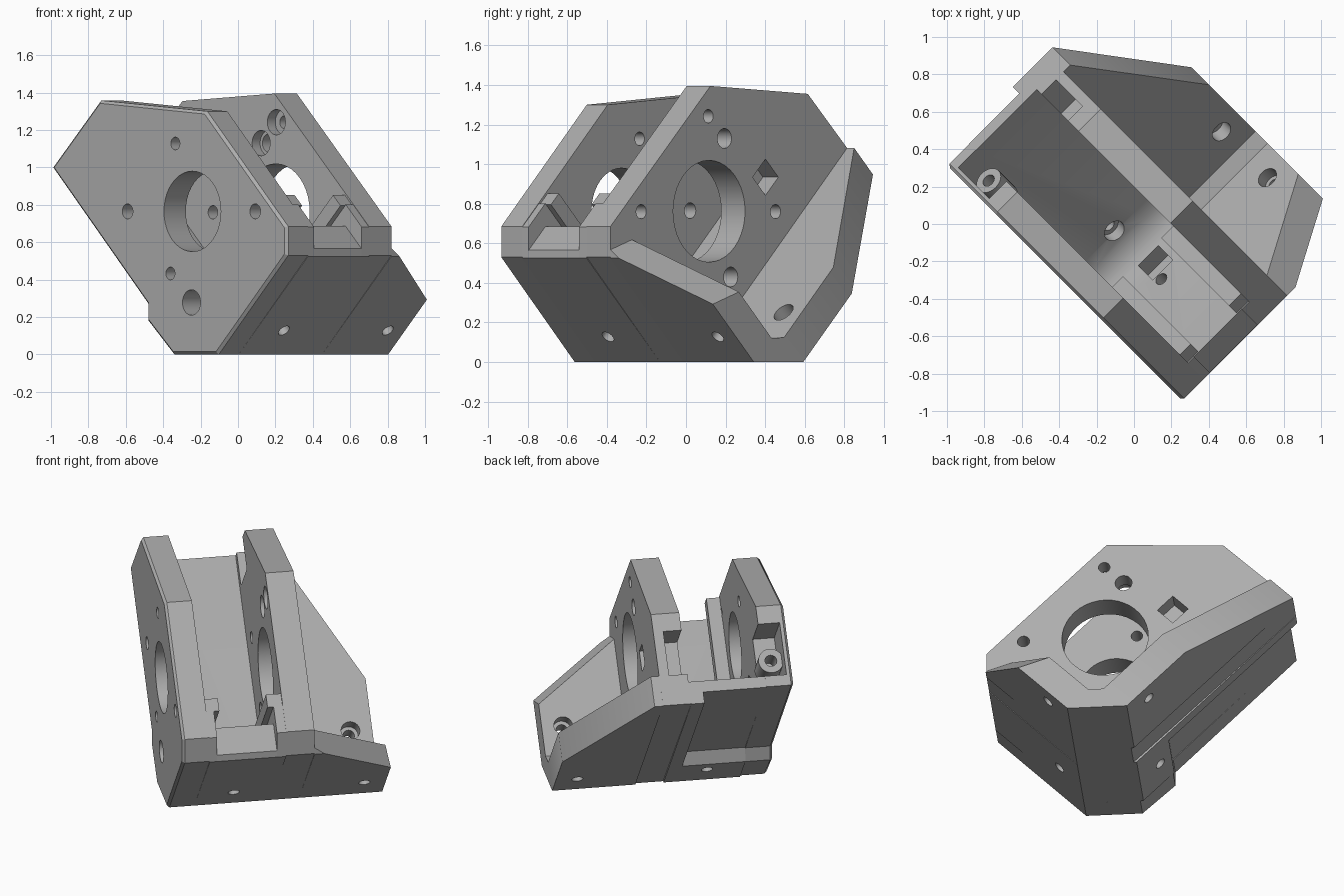
import bpy, bmesh, math
from mathutils import Matrix, Vector

if "Cube" in bpy.data.objects:
    bpy.data.objects.remove(bpy.data.objects["Cube"], do_unlink=True)

# Working frame: p = out of the cradle floor, v = across the plates, q = along the cradle
P = Vector((0.5, -0.5, math.sqrt(0.5)))
V = Vector((math.sqrt(0.5), math.sqrt(0.5), 0))
Q = P.cross(V)
FRAME = Matrix((P, V, Q)).transposed().to_4x4()

grey = bpy.data.materials.new("plain_grey")
grey.use_nodes = True
colour = (0.42, 0.42, 0.42, 1)
grey.diffuse_color = colour
grey.node_tree.nodes["Principled BSDF"].inputs["Base Color"].default_value = colour


def to_pq(u, z):
    """Convert a level/upright profile point into the tilted frame."""
    r = math.sqrt(0.5)
    return ((u + z) * r, (z - u) * r)


def finish(bm, name):
    bmesh.ops.recalc_face_normals(bm, faces=bm.faces)
    bm.transform(FRAME)
    mesh = bpy.data.meshes.new(name)
    bm.to_mesh(mesh)
    bm.free()
    mesh.materials.append(grey)
    obj = bpy.data.objects.new(name, mesh)
    bpy.context.collection.objects.link(obj)
    return obj


def prism(name, profile, v0, v1, clips=(), chamfer=0):
    """Extrude a (p, q) profile across v, then trim it with planes."""
    bm = bmesh.new()
    face = bm.faces.new([bm.verts.new((p, v0, q)) for p, q in profile])
    new = bmesh.ops.extrude_face_region(bm, geom=[face])["geom"]
    bmesh.ops.translate(bm, vec=(0, v1 - v0, 0),
                        verts=[g for g in new if isinstance(g, bmesh.types.BMVert)])
    bmesh.ops.recalc_face_normals(bm, faces=bm.faces)
    for point, normal in clips:
        cut = bmesh.ops.bisect_plane(bm, geom=bm.verts[:] + bm.edges[:] + bm.faces[:],
                                     plane_co=point, plane_no=normal, clear_outer=True)
        rim = [g for g in cut["geom_cut"] if isinstance(g, bmesh.types.BMEdge)]
        bmesh.ops.holes_fill(bm, edges=rim)
    if chamfer:
        rim = [e for e in bm.edges if all(abs(w.co.y - v0) < 1e-5 for w in e.verts)]
        bmesh.ops.bevel(bm, geom=rim, offset=chamfer, segments=1, affect='EDGES')
    return finish(bm, name)


def box(name, p, v, q):
    return prism(name, [(p[0], q[0]), (p[1], q[0]), (p[1], q[1]), (p[0], q[1])], *v)


def rod(name, axis, a, b, start, end, r):
    """Cylinder along an axis; a and b are its other two coordinates in p, v, q order."""
    bm = bmesh.new()
    bmesh.ops.create_cone(bm, cap_ends=True, segments=40, radius1=r, radius2=r, depth=end - start)
    mid = (start + end) / 2
    turn, move = {
        'p': (Matrix.Rotation(math.pi / 2, 4, 'Y'), (mid, a, b)),
        'v': (Matrix.Rotation(math.pi / 2, 4, 'X'), (a, mid, b)),
        'q': (Matrix.Identity(4), (a, b, mid)),
    }[axis]
    bm.transform(Matrix.Translation(move) @ turn)
    return finish(bm, name)


def cut(obj, *cutters):
    for cutter in cutters:
        mod = obj.modifiers.new("cut", 'BOOLEAN')
        mod.operation, mod.solver, mod.object = 'DIFFERENCE', 'EXACT', cutter
        bpy.context.view_layer.objects.active = obj
        bpy.ops.object.modifier_apply(modifier=mod.name)
        bpy.data.objects.remove(cutter, do_unlink=True)


def cross_hole(u, z, v0, v1, r):
    return rod("hole_cutter", 'v', *to_pq(u, z), v0, v1, r)


# Shared outlines
FOOT = [(0.85, 0.53), (0.325, 0), (-0.01, 0)]
left_outline = [to_pq(*c) for c in [(-0.926, 1.0), (-0.563, 1.358), (0.239, 1.3), (0.85, 0.685)]
                + FOOT + [(-0.205, 0.18), (-0.205, 0.27)]]
right_outline = [to_pq(*c) for c in [(-0.976, 0.95), (-0.56, 1.355), (0.135, 1.395), (0.85, 0.685)] + FOOT]
cradle_top = [(0.12, 1.36), (0.12, 0.18), (0.13, 0.1), (0.16, 0.04), (0.21, -0.01), (0.28, -0.03),
              (1.0, -0.03), (1.0, -0.2), (0.972, -0.23), (0.23, -0.23), (-0.02, 0.02)]

# Left plate with bearing hole, screw holes and a rear corner pocket
left_plate = prism("left_plate", left_outline, -0.485, -0.32, chamfer=0.015)
for u, z, r in [(0.14, 0.765, 0.215), (0.011, 1.128, 0.034), (-0.35, 0.765, 0.04),
                (0.615, 0.765, 0.04), (-0.026, 0.433, 0.034), (0.133, 0.278, 0.068)]:
    cut(left_plate, cross_hole(u, z, -0.6, -0.25, r))
cut(left_plate, box("pocket_cutter", (0.12, 0.45), (-0.45, -0.2), (1.1, 1.5)))

# Screw lug inside the rear pocket
lug = rod("rear_lug", 'q', 0.25, -0.385, 1.08, 1.26, 0.075)
cut(lug, rod("hole_cutter", 'q', 0.25, -0.385, 1.12, 1.4, 0.035))

# Right plate with bearing hole, counterbored screws and a diamond nut pocket
right_plate = prism("right_plate", right_outline, 0.14, 0.31)
for u, z, r in [(0.145, 0.762, 0.257), (0.15, 1.242, 0.034), (0.035, 1.13, 0.05),
                (0.63, 0.76, 0.036), (-0.33, 0.76, 0.036), (-0.01, 0.43, 0.05)]:
    cut(right_plate, cross_hole(u, z, 0, 0.5, r))
for u, z in [(0.15, 1.242), (0.035, 1.13)]:
    cut(right_plate, cross_hole(u, z, 0, 0.2, 0.068))
np, nq = to_pq(-0.258, 0.934)
cut(right_plate, box("nut_cutter", (np - 0.065, np + 0.065), (0.2, 0.4), (nq - 0.065, nq + 0.065)),
    box("pocket_cutter", (0.17, 0.45), (0.05, 0.25), (1.15, 1.5)))

# Cradle floor and front wall between the plates, rear recess on the left part only
cradle = prism("cradle", cradle_top + [(-0.02, 0.28), (0.05, 0.335), (0.05, 1.36)], -0.32, 0.06)
prism("cradle_edge", cradle_top + [(-0.02, 1.36)], 0.06, 0.14)
cut(cradle, rod("hole_cutter", 'q', 0.41, -0.105, -0.4, 0.1, 0.034),
    box("nut_cutter", (0.23, 0.37), (-0.14, 0.01), (-0.12, 0.1)),
    rod("hole_cutter", 'p', -0.1, 0.19, -0.2, 0.4, 0.034),
    rod("hole_cutter", 'p', -0.1, 0.19, 0.06, 0.4, 0.06))

# Undercut rails on both sides of the front wall
for side, wall, inner, lip in [("left", -0.32, -0.275, -0.24), ("right", 0.14, 0.085, 0.05)]:
    span, lip_span = sorted((wall, inner)), sorted((wall, lip))
    prism(side + "_rail", [(0.3, -0.2), (0.972, -0.23), (1.083, -0.118), (1.083, 0.05), (0.3, 0.05)], *span)
    box(side + "_rail_lip", (0.35, 1.075), lip_span, (0.05, 0.13))

# Corner flange: rear and front walls with slanted outer corners
flange = prism(
    "corner_flange",
    [(-0.02, 1.36), (0.17, 1.36), (0.165, 0.01), (0.226, -0.055), (1.085, -0.055),
     (1.085, -0.117), (0.972, -0.23), (0.23, -0.23), (-0.02, 0.02)], 0.31, 0.81,
    clips=[((0, 0.36, 1.36), (0, 0.85, 0.45)),
           ((0.98, 0.36, -0.23), Vector((-0.336, 0.45, 0)).cross(Vector((-0.088, 0, 0.175))))])
cut(flange, rod("hole_cutter", 'q', 0.41, 0.68, -0.4, 0.1, 0.034),
    rod("hole_cutter", 'q', 0.41, 0.68, -0.13, 0.1, 0.056),
    rod("hole_cutter", 'p', 0.68, 0.19, -0.2, 0.4, 0.034),
    rod("hole_cutter", 'p', 0.68, 0.19, 0.08, 0.4, 0.056))

# Smooth the round holes, keep every other edge crisp
bpy.ops.object.select_all(action='DESELECT')
for obj in bpy.context.collection.objects:
    if obj.type == 'MESH' and obj.data.materials and obj.data.materials[0] == grey:
        obj.select_set(True)
        bpy.context.view_layer.objects.active = obj
bpy.ops.object.shade_smooth_by_angle(angle=math.radians(30))
